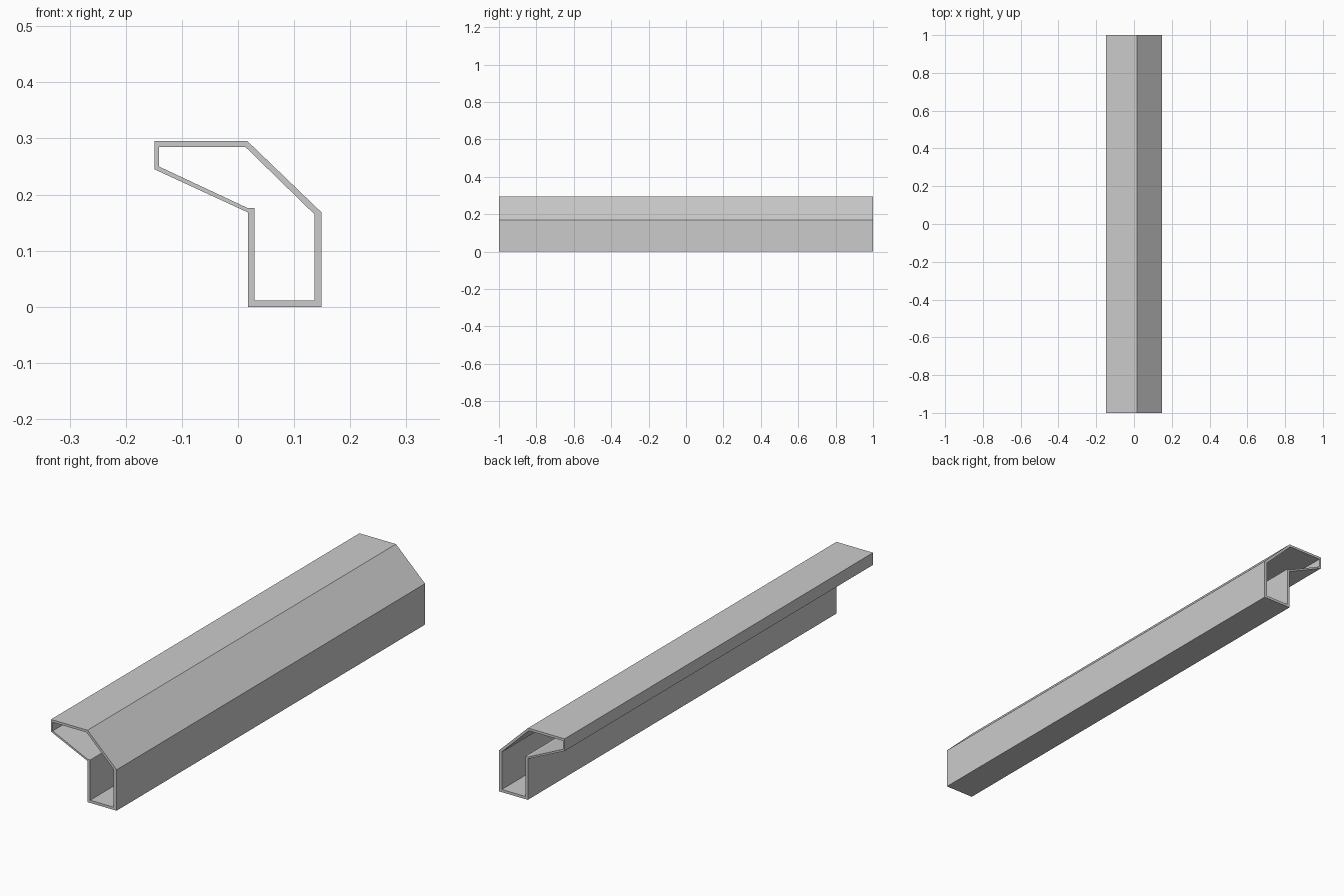
import bpy
import bmesh

cube = bpy.data.objects.get("Cube")
if cube:
    bpy.data.objects.remove(cube, do_unlink=True)

# Single flat grey
grey = bpy.data.materials.new("light_grey")
grey.use_nodes = True
colour = (0.6, 0.6, 0.6, 1)
grey.diffuse_color = colour
grey.node_tree.nodes["Principled BSDF"].inputs["Base Color"].default_value = colour

# Cross-section loops in x, z; matching corners share an index
outer = [(-0.149, 0.295), (0.017, 0.295), (0.149, 0.168), (0.149, 0),
         (0.018, 0), (0.018, 0.16), (0.018, 0.168), (-0.149, 0.245)]
inner = [(-0.141, 0.285), (0.013, 0.285), (0.136, 0.165), (0.136, 0.011),
         (0.029, 0.011), (0.029, 0.176), (0.017, 0.176), (-0.141, 0.25)]


def ring(bm, profile, y):
    return [bm.verts.new((x, y, z)) for x, z in profile]


def bridge(bm, a, b):
    for i in range(len(a)):
        j = (i + 1) % len(a)
        bm.faces.new((a[i], a[j], b[j], b[i]))


# Hollow channel: outside, inside and both rims
bm = bmesh.new()
loops = [ring(bm, outer, -1), ring(bm, outer, 1),
         ring(bm, inner, 1), ring(bm, inner, -1)]
for k in range(4):
    bridge(bm, loops[k], loops[(k + 1) % 4])
bmesh.ops.recalc_face_normals(bm, faces=bm.faces)

mesh = bpy.data.meshes.new("hollow_rail")
bm.to_mesh(mesh)
bm.free()
mesh.materials.append(grey)
rail = bpy.data.objects.new("hollow_rail", mesh)
bpy.context.collection.objects.link(rail)
